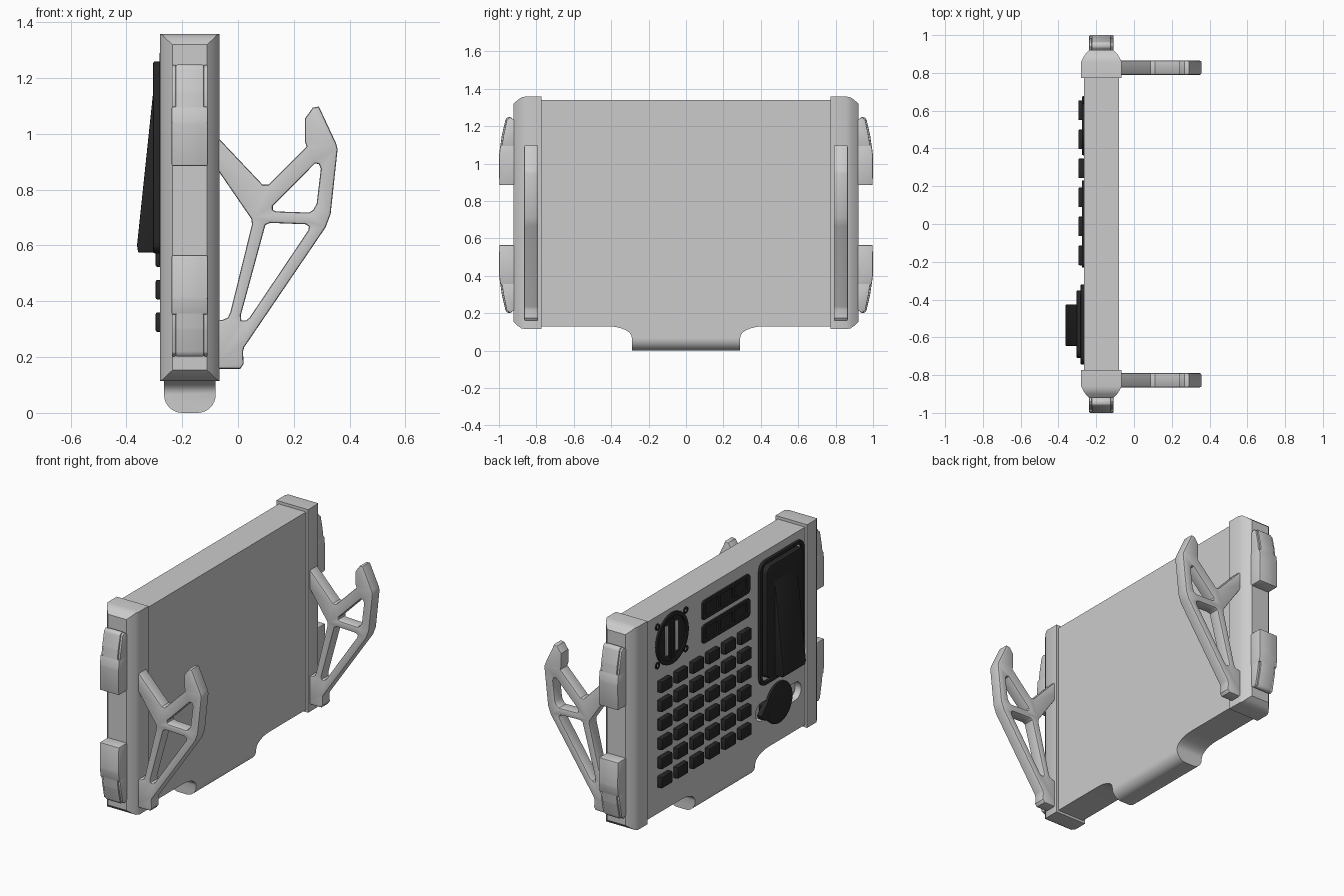
import bpy, bmesh, math
from mathutils import Matrix, Vector

if "Cube" in bpy.data.objects:
    bpy.data.objects.remove(bpy.data.objects["Cube"])

dark = bpy.data.materials.new("dark")
dark.diffuse_color = (0.02, 0.02, 0.02, 1)
dark.use_nodes = True
dark.node_tree.nodes["Principled BSDF"].inputs["Base Color"].default_value = dark.diffuse_color
AX = {  # profile (u, v) -> world, extruded along the named axis
    'x': Matrix(((0, 0, 1, 0), (1, 0, 0, 0), (0, 1, 0, 0), (0, 0, 0, 1))),
    'y': Matrix(((1, 0, 0, 0), (0, 0, -1, 0), (0, 1, 0, 0), (0, 0, 0, 1)))}


def add(name, mesh, mat=None):
    ob = bpy.data.objects.new(name, mesh)
    bpy.context.collection.objects.link(ob)
    if mat:
        mesh.materials.clear()
        mesh.materials.append(mat)
    return ob


def finish(name, bm, mat=None):
    bmesh.ops.recalc_face_normals(bm, faces=bm.faces)
    me = bpy.data.meshes.new(name)
    bm.to_mesh(me)
    bm.free()
    return add(name, me, mat)


def evaluated(ob):
    dg = bpy.context.evaluated_depsgraph_get()
    dg.update()
    return bpy.data.meshes.new_from_object(ob.evaluated_get(dg))


def plate(name, loops, axis, lo, hi, bev=0.0, mat=None):
    """Flat shape with holes: first loop is the outline, the rest are holes."""
    cu = bpy.data.curves.new(name, 'CURVE')
    cu.dimensions, cu.fill_mode = '2D', 'BOTH'
    cu.extrude, cu.bevel_depth = (hi - lo) / 2 - bev, bev
    cu.offset, cu.bevel_resolution = -bev, 1
    for pts in loops:
        sp = cu.splines.new('POLY')
        sp.points.add(len(pts) - 1)
        for p, c in zip(sp.points, pts):
            p.co = (c[0], c[1], 0, 1)
        sp.use_cyclic_u = True
    tmp = add("tmp", cu)
    me = evaluated(tmp)
    bpy.data.objects.remove(tmp)
    mid = (lo + hi) / 2
    me.transform(Matrix.Translation((mid, 0, 0) if axis == 'x' else (0, mid, 0)) @ AX[axis])
    bm = bmesh.new()
    bm.from_mesh(me)
    bmesh.ops.remove_doubles(bm, verts=bm.verts, dist=1e-5)
    return finish(name, bm, mat)


def prism(name, pts, axis, lo, hi, bev=0.0, mat=None, pick=None, segs=2):
    bm = bmesh.new()
    s = 1 if axis == 'x' else -1
    rings = [[bm.verts.new(AX[axis] @ Vector((u, v, s * w))) for u, v in pts] for w in (lo, hi)]
    n = len(pts)
    bm.faces.new(rings[0])
    bm.faces.new(rings[1])
    for i in range(n):
        bm.faces.new((rings[0][i], rings[0][(i + 1) % n], rings[1][(i + 1) % n], rings[1][i]))
    bmesh.ops.recalc_face_normals(bm, faces=bm.faces)
    if bev:
        bmesh.ops.bevel(bm, geom=[e for e in bm.edges if pick is None or pick(e)], offset=bev,
                        segments=segs, profile=0.5, affect='EDGES', clamp_overlap=True)
    return finish(name, bm, mat)


def rrect(u0, u1, v0, v1, r):
    out = []
    for cu, cv, a in ((u1 - r, v1 - r, 0), (u0 + r, v1 - r, 90), (u0 + r, v0 + r, 180), (u1 - r, v0 + r, 270)):
        for k in range(6):
            t = math.radians(a + 18 * k)
            out.append((cu + r * math.cos(t), cv + r * math.sin(t)))
    return out


def circle(u, v, r, n=32):
    return [(u + r * math.cos(2 * math.pi * i / n), v + r * math.sin(2 * math.pi * i / n)) for i in range(n)]


def rect(u0, u1, v0, v1):
    return [(u0, v0), (u1, v0), (u1, v1), (u0, v1)]


FACE = -0.265  # control side of the panel

# main panel with flared, round-bottomed foot
flare = [(0.42 - 0.13 * math.sin(t), 0.07 + 0.06 * math.cos(t))
         for t in [math.pi / 2 * i / 8 for i in range(9)]]
half = [(0.78, 1.34), (0.78, 0.13)] + flare + [(0.29, 0.0)]
body = prism("main_panel", half + [(-y, z) for y, z in reversed(half)], 'x', FACE, -0.08, 0.065,
             pick=lambda e: all(abs(v.co.z) < 1e-4 for v in e.verts)
             and abs(e.verts[0].co.y - e.verts[1].co.y) > 0.1, segs=8)

# recessed slot around the dial
cutter = plate("slot_cutter", [rrect(-0.735, -0.295, 0.315, 0.425, 0.054)], 'x', FACE - 0.05, FACE + 0.04)
cutter.hide_render = True
mod = body.modifiers.new("slot", 'BOOLEAN')
mod.object, mod.operation, mod.solver = cutter, 'DIFFERENCE', 'EXACT'
cut_mesh = evaluated(body)
body.modifiers.clear()
body.data = cut_mesh
bpy.data.objects.remove(cutter)

# bracket outline and its two windows
outline = [(-0.1, 1.015), (-0.07, 0.985), (0.088, 0.818), (0.11, 0.818), (0.246, 0.955), (0.24, 0.972),
           (0.24, 1.055), (0.268, 1.094), (0.29, 1.098), (0.352, 0.965), (0.357, 0.945), (0.332, 0.713),
           (0.314, 0.665), (0.022, 0.235), (0.018, 0.22), (0.02, 0.175), (0.008, 0.158), (-0.1, 0.158),
           (-0.1, 0.332), (-0.055, 0.333), (-0.036, 0.342), (-0.027, 0.362), (0.05, 0.675), (0.048, 0.695),
           (-0.07, 0.867), (-0.1, 0.905)]
window_a = [(0.125, 0.728), (0.135, 0.722), (0.255, 0.718), (0.27, 0.728), (0.282, 0.75), (0.297, 0.875),
            (0.29, 0.892), (0.276, 0.894), (0.125, 0.742)]
window_b = [(0.098, 0.673), (0.115, 0.681), (0.243, 0.676), (0.254, 0.668), (0.252, 0.654), (0.042, 0.342),
            (0.03, 0.332), (0.012, 0.332), (0.01, 0.35)]

for s, side in ((1, "left"), (-1, "right")):
    # end cap lofted from shrinking rectangles
    bm = bmesh.new()
    rings = []
    for y, dx, dz in ((0.772, 0, 0), (0.86, 0, 0), (0.88, 0.01, 0.004), (0.9, 0.023, 0.018), (0.922, 0.045, 0.038)):
        x0, x1, z0, z1 = -0.28 + dx, -0.066 - dx, 0.115 + dz, 1.358 - dz
        rings.append([bm.verts.new((x, s * y, z)) for x, z in rect(x0, x1, z0, z1)])
    bm.faces.new(rings[0])
    bm.faces.new(rings[-1])
    for a, b in zip(rings, rings[1:]):
        for i in range(4):
            bm.faces.new((a[i], a[(i + 1) % 4], b[(i + 1) % 4], b[i]))
    finish("end_cap_" + side, bm)

    # mounting bracket
    lo, hi = sorted((s * 0.79, s * 0.865))
    plate("bracket_" + side, [outline, window_a, window_b], 'y', lo, hi, 0.008)

    # corner bumpers, upper and flipped lower
    core = [(0.89, 0.885), (0.998, 0.885), (1.0, 1.04), (0.985, 1.15), (0.965, 1.235), (0.955, 1.248),
            (0.935, 1.248), (0.89, 1.2)]
    block = [(0.89, 0.885), (0.998, 0.885), (1.0, 1.04), (0.993, 1.098), (0.89, 1.098)]
    rail = [(0.89, 1.09), (0.985, 1.09), (0.976, 1.15), (0.958, 1.235), (0.94, 1.248), (0.92, 1.235), (0.89, 1.2)]
    for flip, level in ((False, "upper"), (True, "lower")):
        def place(pts):
            return [(s * y, 1.45 - z if flip else z) for y, z in pts]
        tag = level + "_" + side
        prism("bumper_core_" + tag, place(core), 'x', -0.224, -0.122, 0.006)
        prism("bumper_block_" + tag, place(block), 'x', -0.238, -0.108, 0.006)
        for x in (-0.23, -0.116):
            prism("bumper_rail_" + tag, place(rail), 'x', x - 0.007, x + 0.007, 0.003)

# keypad
for row in range(6):
    for col in range(6):
        y, z = 0.602 - 0.1537 * col, 0.325 + 0.1165 * row
        prism("key", rect(y - 0.052, y + 0.052, z - 0.035, z + 0.035), 'x', -0.295, FACE + 0.01, 0.006, dark)

# round gauge with bars and four screws
gy, gz = 0.52, 1.156
plate("gauge_ring", [circle(gy, gz, 0.156), circle(gy, gz, 0.132)], 'x', -0.276, FACE + 0.01, 0.003, dark)
plate("gauge_face", [circle(gy, gz, 0.14)], 'x', -0.267, FACE + 0.01, 0, dark)
for dy, h, m in ((-0.045, 0.09, None), (0.05, 0.09, None), (0.0, 0.12, dark)):
    prism("gauge_bar", rect(gy + dy - 0.014, gy + dy + 0.014, gz - h, gz + h), 'x', -0.273, FACE + 0.01, 0.002, m)
for dy in (-0.137, 0.137):
    for dz in (-0.118, 0.118):
        c = circle(gy + dy, gz + dz, 0.021, 16)
        plate("gauge_screw", [c, circle(gy + dy, gz + dz, 0.011, 16)], 'x', -0.27, FACE + 0.01, 0, dark)

# two display strips
for z0, z1 in ((1.15, 1.267), (1.005, 1.118)):
    plate("display_back", [rrect(-0.22, 0.22, z0 + 0.005, z1 - 0.005, 0.015)], 'x', -0.267, FACE + 0.01, 0, dark)
    holes = [rrect(y - 0.058, y + 0.058, z0 + 0.022, z1 - 0.022, 0.008) for y in (-0.14, 0, 0.14)]
    plate("display_frame", [rrect(-0.23, 0.23, z0, z1, 0.022)] + holes, 'x', -0.276, FACE + 0.01, 0.002, dark)

# big rocker lever in its frame
plate("lever_plate", [rrect(-0.745, -0.32, 0.53, 1.29, 0.05), rrect(-0.725, -0.34, 0.55, 1.27, 0.04)],
      'x', -0.282, FACE + 0.01, 0.003, dark)
plate("lever_frame", [rrect(-0.71, -0.352, 0.572, 1.26, 0.04)], 'x', -0.304, FACE + 0.01, 0.006, dark)
prism("lever", [(-0.29, 0.575), (-0.358, 0.575), (-0.362, 0.6), (-0.302, 1.17), (-0.29, 1.17)],
      'y', -0.645, -0.425, 0.004, dark)

# dial with pointer
plate("dial", [circle(-0.51, 0.37, 0.125)], 'x', -0.279, FACE + 0.045, 0.005, dark)
prism("dial_pointer", [(-0.45, 0.47), (-0.335, 0.35), (-0.345, 0.325), (-0.48, 0.26)], 'x', -0.277, FACE + 0.02, 0.003, dark)

# smooth shading with sharp edges kept
for ob in bpy.context.scene.objects:
    ob.select_set(True)
bpy.context.view_layer.objects.active = body
bpy.ops.object.shade_smooth_by_angle(angle=math.radians(30))
